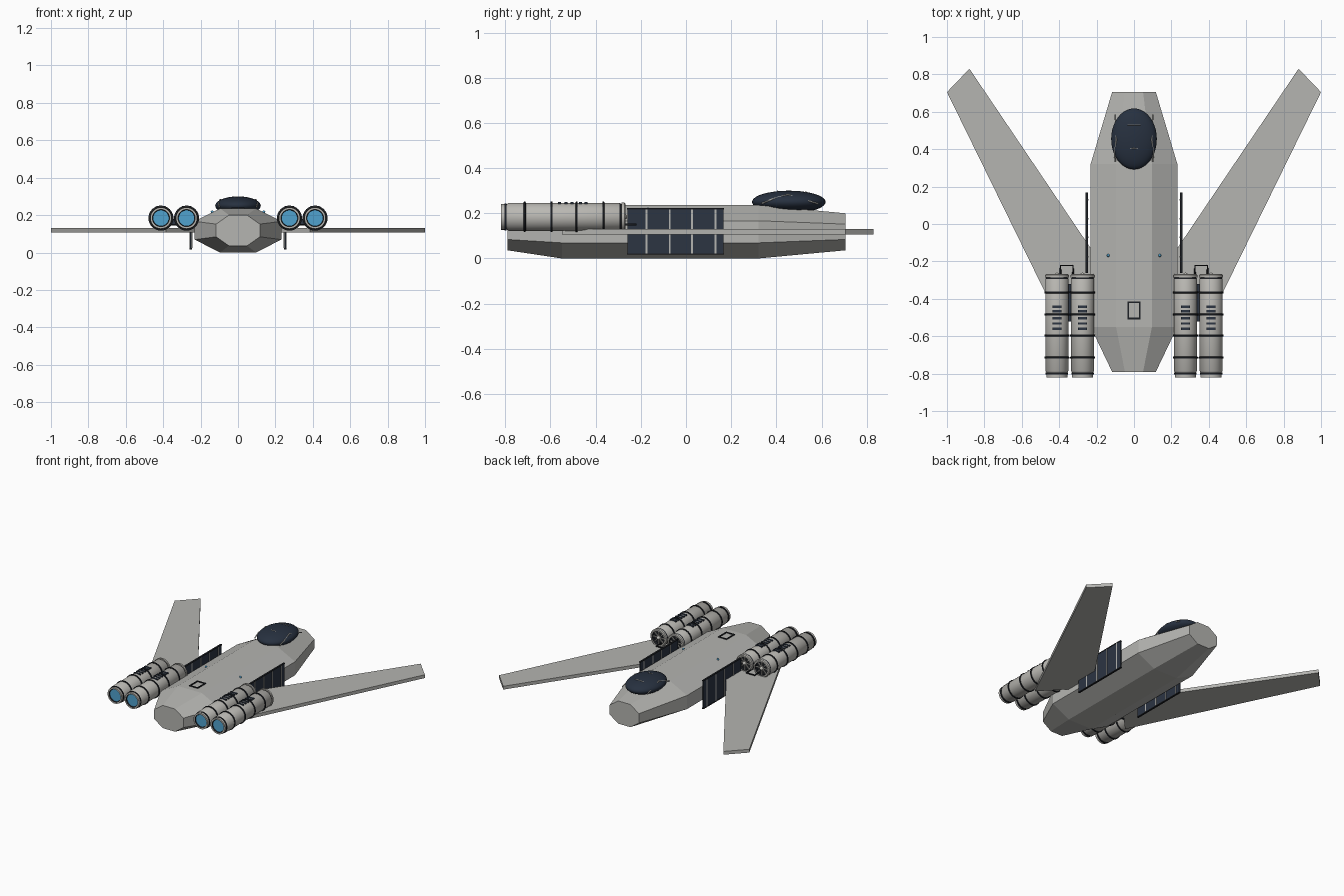
import bpy, bmesh, math
from mathutils import Vector, Matrix

cube = bpy.data.objects.get("Cube")
if cube:
    bpy.data.objects.remove(cube, do_unlink=True)


def material(name, r, g, b):
    m = bpy.data.materials.new(name)
    m.use_nodes = True
    m.diffuse_color = (r, g, b, 1)
    m.node_tree.nodes["Principled BSDF"].inputs["Base Color"].default_value = (r, g, b, 1)
    return m


HULL = material("hull grey", 0.46, 0.46, 0.44)
ENGINE = material("engine grey", 0.49, 0.48, 0.45)
NAVY = material("dark navy", 0.025, 0.035, 0.055)
BLACK = material("near black", 0.012, 0.014, 0.018)
GLASS = material("canopy glass", 0.02, 0.03, 0.05)
BLUE = material("glow blue", 0.08, 0.36, 0.62)


def finish(name, bm, mats, smooth=False):
    bmesh.ops.recalc_face_normals(bm, faces=bm.faces)
    mesh = bpy.data.meshes.new(name)
    bm.to_mesh(mesh)
    bm.free()
    for m in mats:
        mesh.materials.append(m)
    ob = bpy.data.objects.new(name, mesh)
    bpy.context.collection.objects.link(ob)
    if smooth:
        bpy.ops.object.select_all(action='DESELECT')
        ob.select_set(True)
        bpy.context.view_layer.objects.active = ob
        bpy.ops.object.shade_smooth_by_angle(angle=math.radians(35))
    return ob


def add_box(bm, centre, size):
    bmesh.ops.create_cube(bm, size=1, matrix=Matrix.Translation(centre)
                          @ Matrix.Diagonal((*size, 1)))


def boxes(name, items, mat):
    bm = bmesh.new()
    for centre, size in items:
        add_box(bm, centre, size)
    return finish(name, bm, [mat])


def loft(name, rings, mats, indices, smooth=False):
    """Skin a row of rings and cap both ends; indices colour each span."""
    bm = bmesh.new()
    loops = [[bm.verts.new(p) for p in ring] for ring in rings]
    n = len(loops[0])
    for a, b, idx in zip(loops, loops[1:], indices):
        for i in range(n):
            f = bm.faces.new((a[i], a[(i + 1) % n], b[(i + 1) % n], b[i]))
            f.material_index = idx
    bm.faces.new(loops[0]).material_index = indices[0]
    bm.faces.new(loops[-1]).material_index = indices[-1]
    return finish(name, bm, mats, smooth)


def ring(x, y, z, rx, rz, n, turn=0.0):
    steps = [turn + math.tau * i / n for i in range(n)]
    return [(x + rx * math.cos(a), y, z + rz * math.sin(a)) for a in steps]


def lathe(name, x, z, profile, mats, indices, n=32):
    rings = [ring(x, y, z, r, r, n) for y, r in profile]
    return loft(name, rings, mats, indices, True)


def tube(name, points, radius, mat):
    curve = bpy.data.curves.new(name, 'CURVE')
    curve.dimensions = '3D'
    curve.bevel_depth = radius
    curve.bevel_resolution = 1
    curve.use_fill_caps = True
    spline = curve.splines.new('POLY')
    spline.points.add(len(points) - 1)
    for p, co in zip(spline.points, points):
        p.co = (*co, 1)
    curve.materials.append(mat)
    ob = bpy.data.objects.new(name, curve)
    bpy.context.collection.objects.link(ob)


def ellipsoid(name, centre, size, mat, segments=32):
    bm = bmesh.new()
    bmesh.ops.create_uvsphere(bm, u_segments=segments, v_segments=segments // 2, radius=1,
                              matrix=Matrix.Translation(centre) @ Matrix.Diagonal((*size, 1)))
    return finish(name, bm, [mat], True)


# Fuselage: octagonal hull tapering at both ends
K = 1 / math.cos(math.pi / 8)
sections = [(-0.79, 0.117, 0.082), (-0.55, 0.232, 0.118),
            (0.32, 0.232, 0.118), (0.705, 0.117, 0.082)]
loft("fuselage", [ring(0, y, 0.118, rx * K, rz * K, 8, math.pi / 8) for y, rx, rz in sections],
     [HULL], [0, 0, 0])

# Canopy with frame bars
ellipsoid("canopy", (0, 0.455, 0.25), (0.122, 0.163, 0.05), GLASS, 40)
for s in (1, -1):
    tube("canopy_side_frame", [(s * 0.1, 0.335, 0.243), (s * 0.104, 0.38, 0.262),
                               (s * 0.095, 0.45, 0.283), (s * 0.1, 0.585, 0.242)], 0.004, HULL)
for y, half in ((0.53, 0.035), (0.405, 0.02)):
    z = 0.25 + 0.05 * math.sqrt(1 - ((y - 0.455) / 0.163) ** 2)
    tube("canopy_top_bar", [(-half, y, z - 0.002), (0, y, z), (half, y, z - 0.002)], 0.003, HULL)

# Roof hatch frame
boxes("roof_hatch", [((sx * 0.031, -0.462, 0.237), (0.009, 0.095, 0.008)) for sx in (1, -1)]
      + [((0, -0.462 + sy * 0.043, 0.237), (0.062, 0.009, 0.008)) for sy in (1, -1)], BLACK)

# Engine profile (y, radius): rear nozzle, barrel, front lip and hollow intake
PROFILE = [(-0.79, 0.043), (-0.82, 0.046), (-0.82, 0.057), (-0.804, 0.057), (-0.804, 0.06),
           (-0.795, 0.06), (-0.795, 0.055), (-0.785, 0.062), (-0.295, 0.062), (-0.285, 0.056),
           (-0.285, 0.064), (-0.273, 0.064), (-0.268, 0.058), (-0.268, 0.048), (-0.285, 0.046)]
SPANS = [1, 0, 0, 1, 1, 1, 0, 0, 1, 0, 0, 0, 0, 1]
BANDS = (-0.366, -0.484, -0.596, -0.714)
EZ = 0.184

for s in (1, -1):
    side = "left" if s > 0 else "right"

    # Forward swept wing
    outline = [(0.13, -0.28), (0.385, -0.55), (1.0, 0.705), (0.88, 0.83)]
    loft(side + "_wing", [[(s * x, y, z) for x, y in outline] for z in (0.107, 0.131)],
         [HULL], [0])

    # Side panel with thin upright ribs
    boxes(side + "_side_panel", [((s * 0.252, -0.047, 0.12), (0.009, 0.426, 0.2))], NAVY)
    boxes(side + "_panel_ribs", [((s * 0.252, y, 0.12), (0.015, 0.008, 0.194))
                                 for y in (-0.175, -0.072, 0.027, 0.13)], HULL)
    boxes(side + "_panel_edges", [((s * 0.252, -0.047, z), (0.013, 0.43, 0.006))
                                  for z in (0.02, 0.22)], BLACK)

    # Roof marker light
    ellipsoid(side + "_marker_light", (s * 0.138, -0.168, 0.217), (0.008, 0.008, 0.008), BLUE, 12)

    # Pipe bracket ahead of the engines
    tube(side + "_pipe_bracket", [(s * 0.393, -0.275, 0.15), (s * 0.393, -0.222, 0.15),
                                  (s * 0.326, -0.222, 0.15), (s * 0.326, -0.3, 0.15)],
         0.005, BLACK)
    boxes(side + "_engine_link", [((s * 0.343, -0.42, 0.165), (0.1, 0.2, 0.03))], NAVY)

    # Twin engines
    for x, place in ((s * 0.275, "inner"), (s * 0.412, "outer")):
        tag = side + "_" + place + "_"
        lathe(tag + "engine", x, EZ, PROFILE, [ENGINE, BLACK], SPANS)
        lathe(tag + "exhaust_glow", x, EZ, [(-0.812, 0.043), (-0.785, 0.043)], [BLUE], [0])
        for y in BANDS:
            lathe(tag + "engine_band", x, EZ,
                  [(y - 0.005, 0.06), (y - 0.004, 0.067), (y + 0.004, 0.067), (y + 0.005, 0.06)],
                  [BLACK], [0, 0, 0])
        # Intake hub and blades
        ellipsoid(tag + "intake_hub", (x, -0.28, EZ), (0.014, 0.02, 0.014), ENGINE, 16)
        bm = bmesh.new()
        for i in range(8):
            turn = Matrix.Rotation(math.tau * i / 8, 4, 'Y')
            bmesh.ops.create_cube(bm, size=1, matrix=Matrix.Translation((x, -0.279, EZ)) @ turn
                                  @ Matrix.Translation((0.026, 0, 0))
                                  @ Matrix.Diagonal((0.044, 0.008, 0.006, 1)))
        finish(tag + "intake_blades", bm, [ENGINE])
        # Top vents
        boxes(tag + "top_vents", [((x, y, EZ + 0.058), (0.05, 0.013, 0.014))
                                  for y in (-0.443, -0.467, -0.505, -0.532, -0.56)], NAVY)
